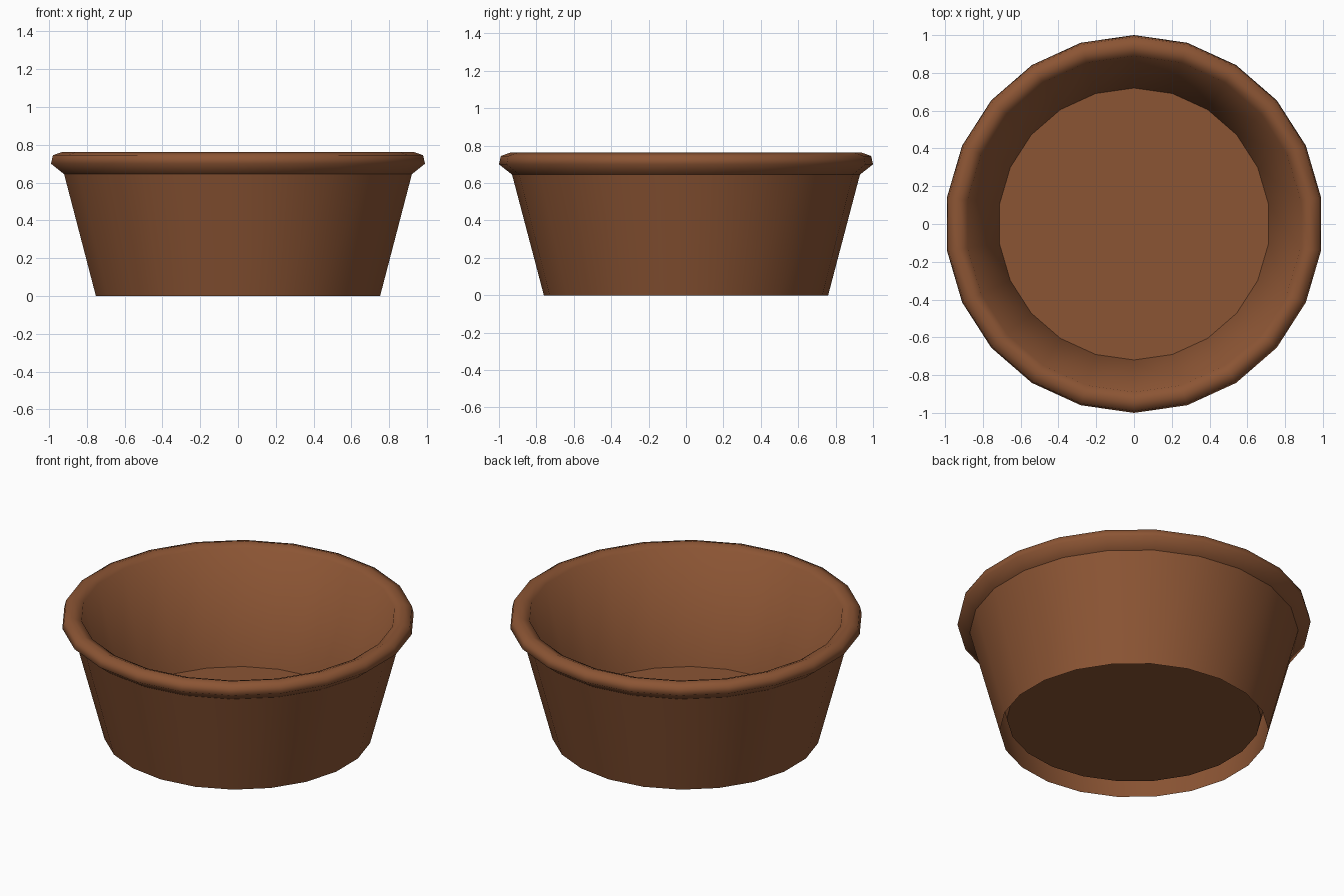
import bpy, bmesh, math

if "Cube" in bpy.data.objects:
    bpy.data.objects.remove(bpy.data.objects["Cube"])

SIDES = 22

clay = bpy.data.materials.new("terracotta brown")
clay.diffuse_color = (0.26, 0.09, 0.034, 1)
clay.use_nodes = True
clay.node_tree.nodes["Principled BSDF"].inputs["Base Color"].default_value = clay.diffuse_color

# (radius, height): open foot, outer wall, rolled rim, inner wall, raised floor
profile = [(0.76, 0.0), (0.93, 0.645), (1.0, 0.70), (0.99, 0.745),
           (0.94, 0.762), (0.89, 0.742), (0.72, 0.08)]
sharp_rings = {1, 6}  # crease under the rim and around the floor

bm = bmesh.new()
rings = []
for r, z in profile:
    rings.append([bm.verts.new((r * math.sin(2 * math.pi * i / SIDES),
                                r * math.cos(2 * math.pi * i / SIDES), z))
                  for i in range(SIDES)])

# Walls and rim
for a, b in zip(rings, rings[1:]):
    for i in range(SIDES):
        j = (i + 1) % SIDES
        f = bm.faces.new((a[j], a[i], b[i], b[j]))
        f.smooth = True

# Floor, facing up
bm.faces.new(list(reversed(rings[-1])))

for k in sharp_rings:
    for i in range(SIDES):
        bm.edges.get((rings[k][i], rings[k][(i + 1) % SIDES])).smooth = False

# Make the outer wall face outwards
bm.normal_update()
wall = bm.faces[:][0]
if wall.normal.dot(wall.calc_center_median()) < 0:
    bmesh.ops.reverse_faces(bm, faces=bm.faces[:SIDES * (len(profile) - 1)])

mesh = bpy.data.meshes.new("plant_pot")
bm.to_mesh(mesh)
bm.free()
mesh.materials.append(clay)
pot = bpy.data.objects.new("plant_pot", mesh)
bpy.context.collection.objects.link(pot)
